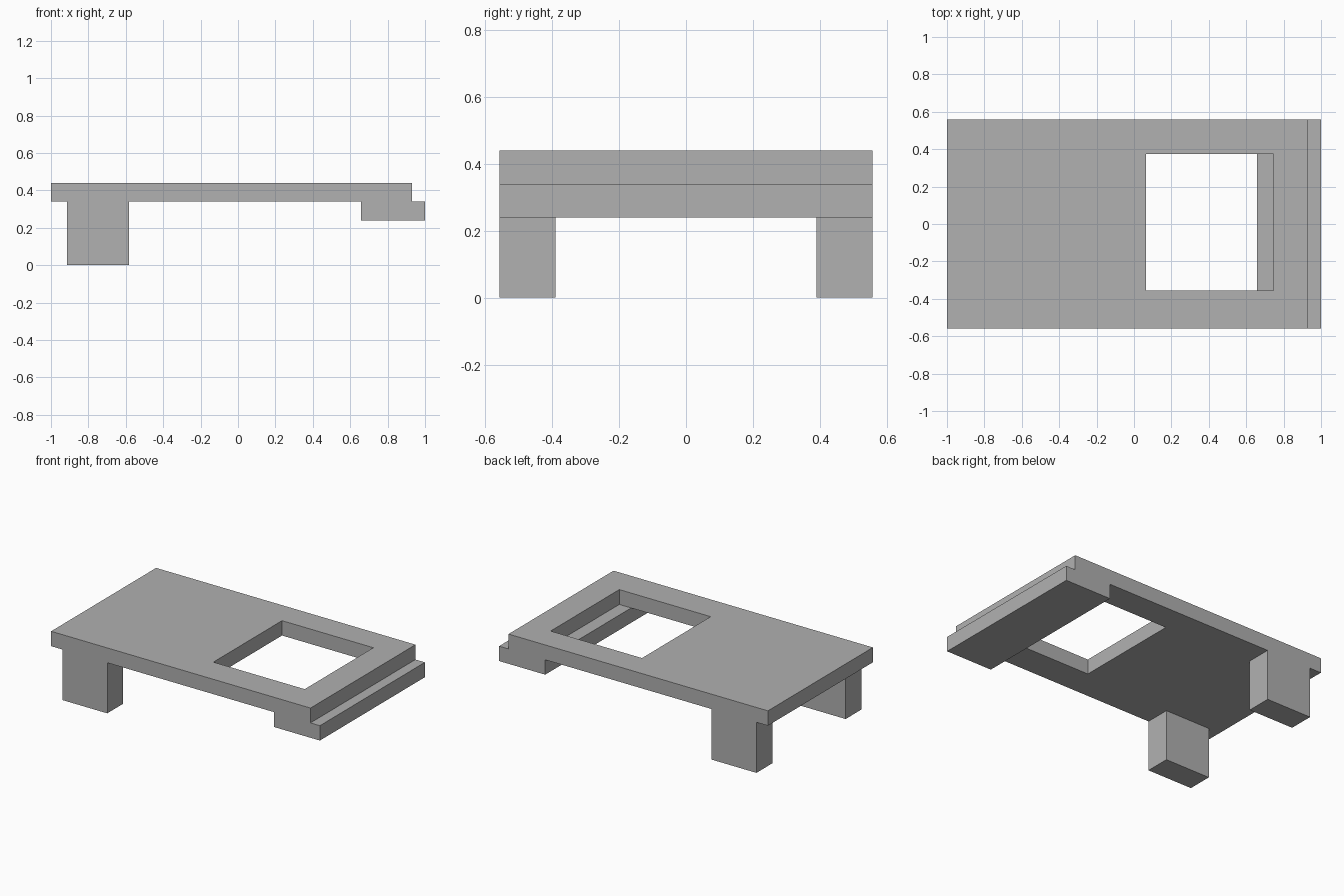
import bpy

cube = bpy.data.objects.get("Cube")
if cube:
    bpy.data.objects.remove(cube, do_unlink=True)

# Single plain grey
GREY = (0.44, 0.44, 0.44, 1.0)
mat = bpy.data.materials.new("plain grey")
mat.use_nodes = True
mat.diffuse_color = GREY
for node in mat.node_tree.nodes:
    if node.type == 'BSDF_PRINCIPLED':
        node.inputs["Base Color"].default_value = GREY


def box(name, low, high):
    """Axis-aligned box between two corners."""
    centre = [(a + b) / 2 for a, b in zip(low, high)]
    size = [b - a for a, b in zip(low, high)]
    bpy.ops.mesh.primitive_cube_add(size=1, location=centre)
    obj = bpy.context.object
    obj.name = obj.data.name = name
    obj.scale = size
    bpy.ops.object.transform_apply(location=True, rotation=False, scale=True)
    obj.data.materials.append(mat)
    return obj


HALF = 0.558        # half depth of the whole body
UNDER = 0.34        # underside of the top plate
TOP = 0.44

# Top plate with a rectangular opening
plate = box("top_plate", (-1, -HALF, UNDER), (0.93, HALF, TOP))
cutter = box("opening_cutter", (0.065, -0.355, 0.1), (0.745, 0.375, 0.6))
cutter.hide_render = True
cutter.hide_viewport = True
cutter.display_type = 'WIRE'
cut = plate.modifiers.new("opening", 'BOOLEAN')
cut.operation = 'DIFFERENCE'
cut.solver = 'EXACT'
cut.object = cutter
bpy.context.view_layer.objects.active = plate
bpy.ops.object.modifier_apply(modifier=cut.name)
bpy.data.objects.remove(cutter, do_unlink=True)

# Stepped ledge bar under the left end
box("end_ledge", (0.657, -HALF, 0.24), (1, HALF, UNDER))

# Two legs, front and back
box("front_leg", (-0.915, -HALF, 0), (-0.582, -0.39, UNDER))
box("back_leg", (-0.915, 0.39, 0), (-0.582, HALF, UNDER))
